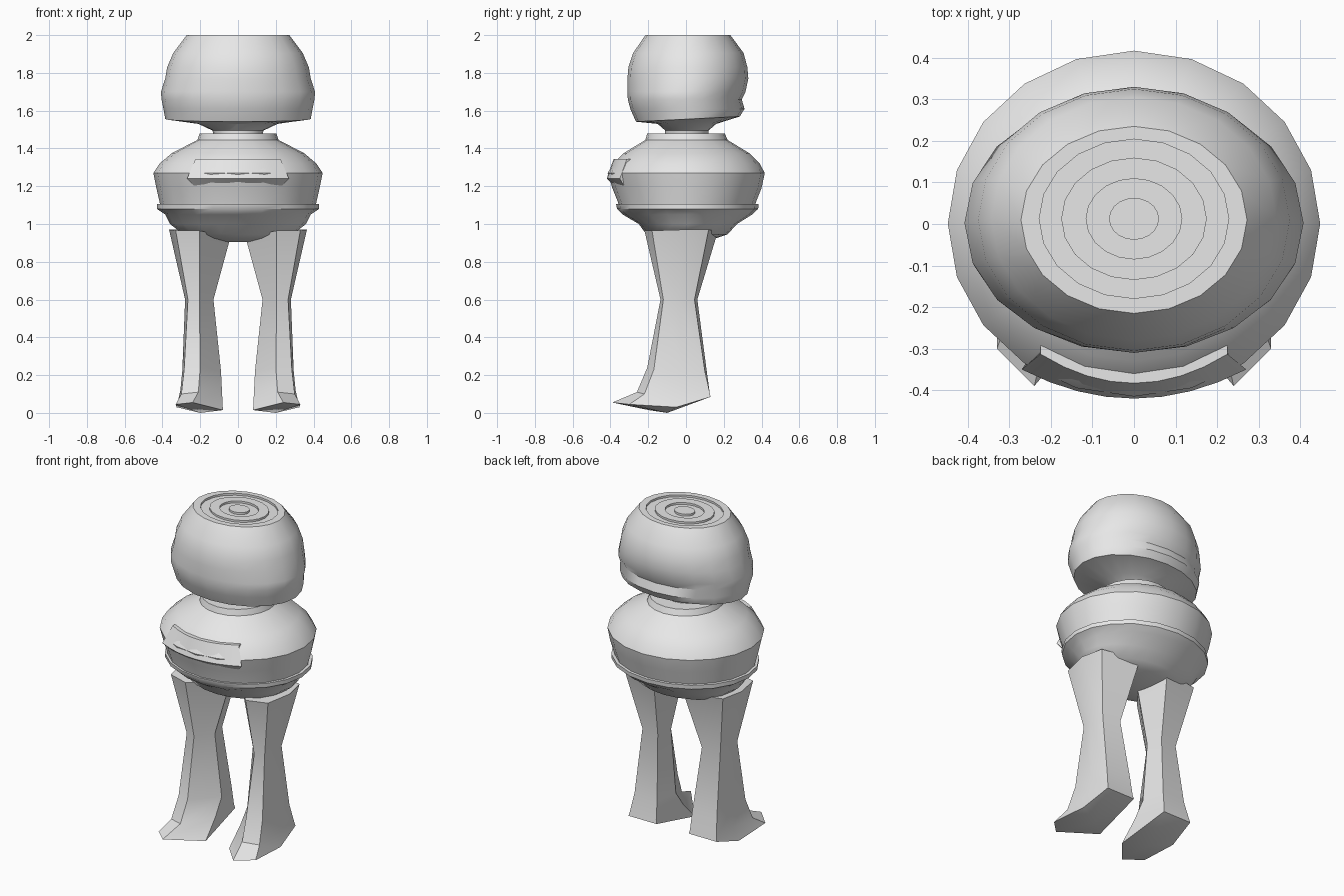
import bpy, bmesh, math

grey = bpy.data.materials.new("plain_grey")
grey.diffuse_color = (0.8, 0.8, 0.8, 1)
SIDES = 20


def finish(name, bm, angle=35):
    bmesh.ops.recalc_face_normals(bm, faces=bm.faces)
    me = bpy.data.meshes.new(name)
    bm.to_mesh(me)
    bm.free()
    me.materials.append(grey)
    ob = bpy.data.objects.new(name, me)
    bpy.context.collection.objects.link(ob)
    bpy.ops.object.select_all(action='DESELECT')
    ob.select_set(True)
    bpy.context.view_layer.objects.active = ob
    bpy.ops.object.shade_smooth_by_angle(angle=math.radians(angle))
    return ob


def bridge(bm, loops):
    for a, b in zip(loops, loops[1:]):
        n = len(a)
        for i in range(n):
            j = (i + 1) % n
            bm.faces.new((a[i], a[j], b[j], b[i]))


def stack(name, rings):
    """Oval rings (half width, front y, back y, z, tilt), bridged and capped."""
    bm = bmesh.new()
    loops = []
    for rx, yf, yb, z, tilt in rings:
        cy, ry = (yf + yb) / 2, (yb - yf) / 2
        loop = []
        for i in range(SIDES):
            a = 2 * math.pi * i / SIDES
            y = cy + ry * math.sin(a)
            loop.append(bm.verts.new((rx * math.cos(a), y, z + tilt * y)))
        loops.append(loop)
    bridge(bm, loops)
    bm.faces.new(loops[0])
    bm.faces.new(loops[-1])
    return finish(name, bm)


# head with a narrow neck and a stepped, flat crown
head = [
    (0.13, -0.11, 0.12, 1.475, 0),
    (0.135, -0.11, 0.12, 1.495, 0),
    (0.21, -0.15, 0.16, 1.53, 0),
    (0.385, -0.265, 0.285, 1.555, 0.05),
    (0.395, -0.295, 0.31, 1.61, 0),
    (0.405, -0.308, 0.295, 1.66, 0),
    (0.408, -0.31, 0.315, 1.70, 0),
    (0.385, -0.31, 0.33, 1.77, 0),
    (0.375, -0.305, 0.325, 1.83, 0),
    (0.343, -0.28, 0.305, 1.905, 0),
    (0.272, -0.215, 0.235, 2.0, 0),
]
for k, r in enumerate((0.228, 0.175, 0.115, 0.06)):
    ry = r * 0.84
    zs = (2.0, 1.988) if k % 2 == 0 else (1.988, 2.0)
    if k == 3:
        zs = (1.988, 2.0)
    head += [(r, 0.0125 - ry, 0.0125 + ry, z, 0) for z in zs]
stack("head", head)

# upper body
stack("torso", [
    (0.41, -0.355, 0.365, 1.09, 0),
    (0.415, -0.36, 0.37, 1.115, 0),
    (0.432, -0.39, 0.40, 1.19, 0),
    (0.448, -0.415, 0.417, 1.27, 0),
    (0.415, -0.385, 0.39, 1.32, 0),
    (0.35, -0.33, 0.335, 1.375, 0),
    (0.215, -0.215, 0.22, 1.445, 0),
    (0.203, -0.205, 0.205, 1.48, 0),
])

# waist band and rounded underside
stack("hips", [
    (0.06, -0.06, 0.06, 0.905, 0),
    (0.20, -0.16, 0.16, 0.925, 0),
    (0.29, -0.21, 0.22, 0.945, 0),
    (0.36, -0.25, 0.27, 1.0, 0),
    (0.385, -0.335, 0.35, 1.05, 0),
    (0.43, -0.365, 0.382, 1.08, 0),
    (0.43, -0.37, 0.385, 1.105, 0),
])

# curved chest plate leaning forward at its lower edge
bm = bmesh.new()
loops = []
for i in range(9):
    t = i / 4 - 1
    s = t * t
    section = [
        (0.225 * t, -0.345 + 0.065 * s, 1.345),
        (0.225 * t, -0.383 + 0.07 * s, 1.345),
        (0.27 * t, -0.42 + 0.07 * s, 1.24),
        (0.235 * t, -0.38 + 0.05 * s, 1.205),
        (0.225 * t, -0.33 + 0.05 * s, 1.24),
    ]
    loops.append([bm.verts.new(p) for p in section])
bridge(bm, loops)
bm.faces.new(loops[0])
bm.faces.new(loops[-1])
finish("chest_plate", bm)

# legs: six-sided sections from hip to sole
LEG = [
    [(.205, -.22, .965), (.33, -.18, .965), (.365, -.02, .97),
     (.335, .12, .97), (.10, .17, .965), (.04, -.02, .93)],
    [(.205, -.135, .6), (.265, -.12, .6), (.28, -.04, .6),
     (.265, .045, .6), (.15, .06, .6), (.13, -.04, .6)],
    [(.20, -.205, .24), (.285, -.17, .23), (.295, -.02, .22),
     (.28, .10, .22), (.12, .11, .22), (.09, -.03, .22)],
    [(.21, -.26, .11), (.30, -.22, .10), (.305, -.02, .12),
     (.295, .125, .11), (.115, .125, .11), (.085, -.10, .12)],
    [(.24, -.39, .055), (.33, -.30, .045), (.325, -.05, .03),
     (.30, .13, .085), (.11, .13, .085), (.08, -.20, .015)],
]
for side, label in ((1, "right"), (-1, "left")):
    bm = bmesh.new()
    loops = [[bm.verts.new((side * x, y, z)) for x, y, z in sec] for sec in LEG]
    bridge(bm, loops)
    bm.faces.new(loops[0])
    # rounded sole
    sole = bm.verts.new((side * 0.2, -0.1, 0.0))
    for i in range(6):
        bm.faces.new((loops[-1][i], loops[-1][(i + 1) % 6], sole))
    finish(label + "_leg", bm, 40)
